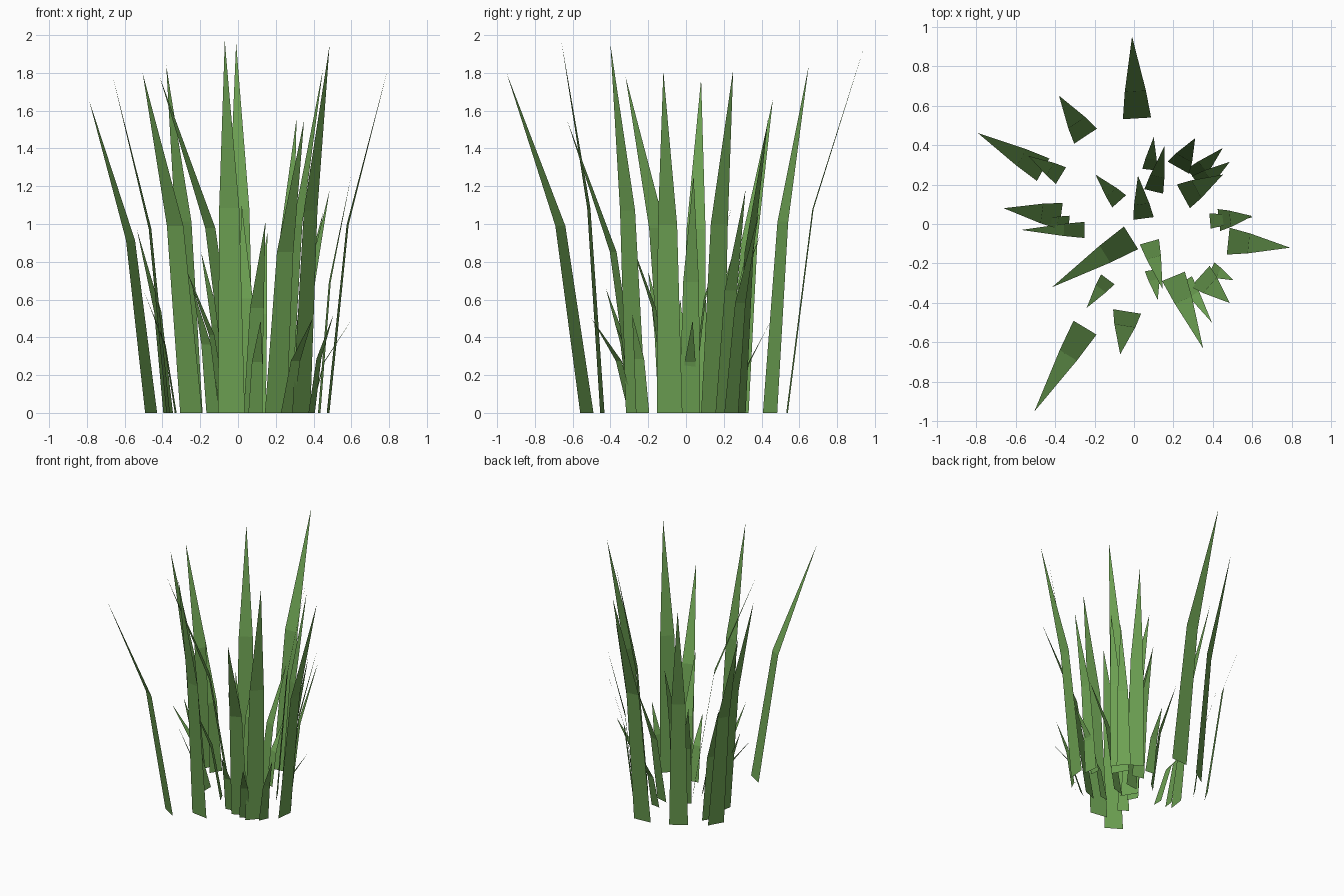
import bpy, bmesh
from mathutils import Vector

grass = bpy.data.materials.new("grass_green")
grass.diffuse_color = (0.152, 0.356, 0.085, 1.0)

# Each blade: root x, root y, tip x, tip y, tip height
tall = [
    (0.015, 0.535, -0.01, 0.95, 1.96), (-0.245, 0.445, -0.38, 0.65, 1.84),
    (-0.46, 0.275, -0.79, 0.46, 1.66), (-0.37, 0.04, -0.66, 0.08, 1.77),
    (0.225, 0.285, 0.31, 0.435, 1.56), (0.25, 0.14, 0.45, 0.25, 1.82),
    (0.477, -0.087, 0.79, -0.12, 1.81), (0.335, -0.265, 0.485, -0.40, 1.95),
    (0.20, -0.265, 0.35, -0.63, 1.55), (-0.015, -0.07, -0.415, -0.32, 1.78),
    (-0.248, -0.525, -0.505, -0.95, 1.80), (-0.035, -0.443, -0.07, -0.66, 1.97),
]
medium = [
    (-0.37, 0.245, -0.535, 0.345, 0.97), (0.048, 0.028, 0.02, 0.245, 1.10),
    (0.10, 0.165, 0.155, 0.395, 0.95), (0.30, 0.24, 0.45, 0.385, 1.06),
    (0.325, 0.20, 0.485, 0.315, 1.18), (0.43, 0.02, 0.60, 0.04, 1.26),
    (0.078, -0.09, 0.145, -0.33, 1.01),
]
short = [
    (-0.25, -0.03, -0.57, -0.03, 0.60), (-0.33, 0.0, -0.50, 0.02, 0.65),
    (-0.075, 0.115, -0.195, 0.25, 0.85), (0.08, 0.275, 0.10, 0.44, 0.47),
    (0.385, 0.015, 0.60, 0.035, 0.49), (0.39, -0.23, 0.505, -0.285, 0.52),
    (0.26, -0.285, 0.395, -0.50, 0.50), (0.093, -0.233, 0.12, -0.385, 0.49),
    (-0.075, -0.105, -0.27, -0.20, 0.75), (-0.133, -0.28, -0.24, -0.425, 0.66),
]


def blade(name, rx, ry, tx, ty, h):
    """Flat blade: tapering lower strip, bend, then a pointed upper part."""
    root, tip = Vector((rx, ry, 0)), Vector((tx, ty, h))
    lean = Vector((tx - rx, ty - ry, 0))
    side = Vector((-lean.y, lean.x, 0)).normalized() * (0.055 + 0.045 * h) / 2
    bend = root + lean * 0.33 + Vector((0, 0, h * 0.55))
    bm = bmesh.new()
    a, b, c, d, e = [bm.verts.new(p) for p in (
        root - side, root + side, bend + side * 0.75, bend - side * 0.75, tip)]
    bm.faces.new((a, b, c, d))
    bm.faces.new((d, c, e))
    mesh = bpy.data.meshes.new(name)
    bm.to_mesh(mesh)
    bm.free()
    mesh.materials.append(grass)
    bpy.context.collection.objects.link(bpy.data.objects.new(name, mesh))


# Tall, medium and short blades of the clump
for kind, group in (("tall", tall), ("medium", medium), ("short", short)):
    for i, spec in enumerate(group, 1):
        blade(f"{kind}_blade_{i}", *spec)
